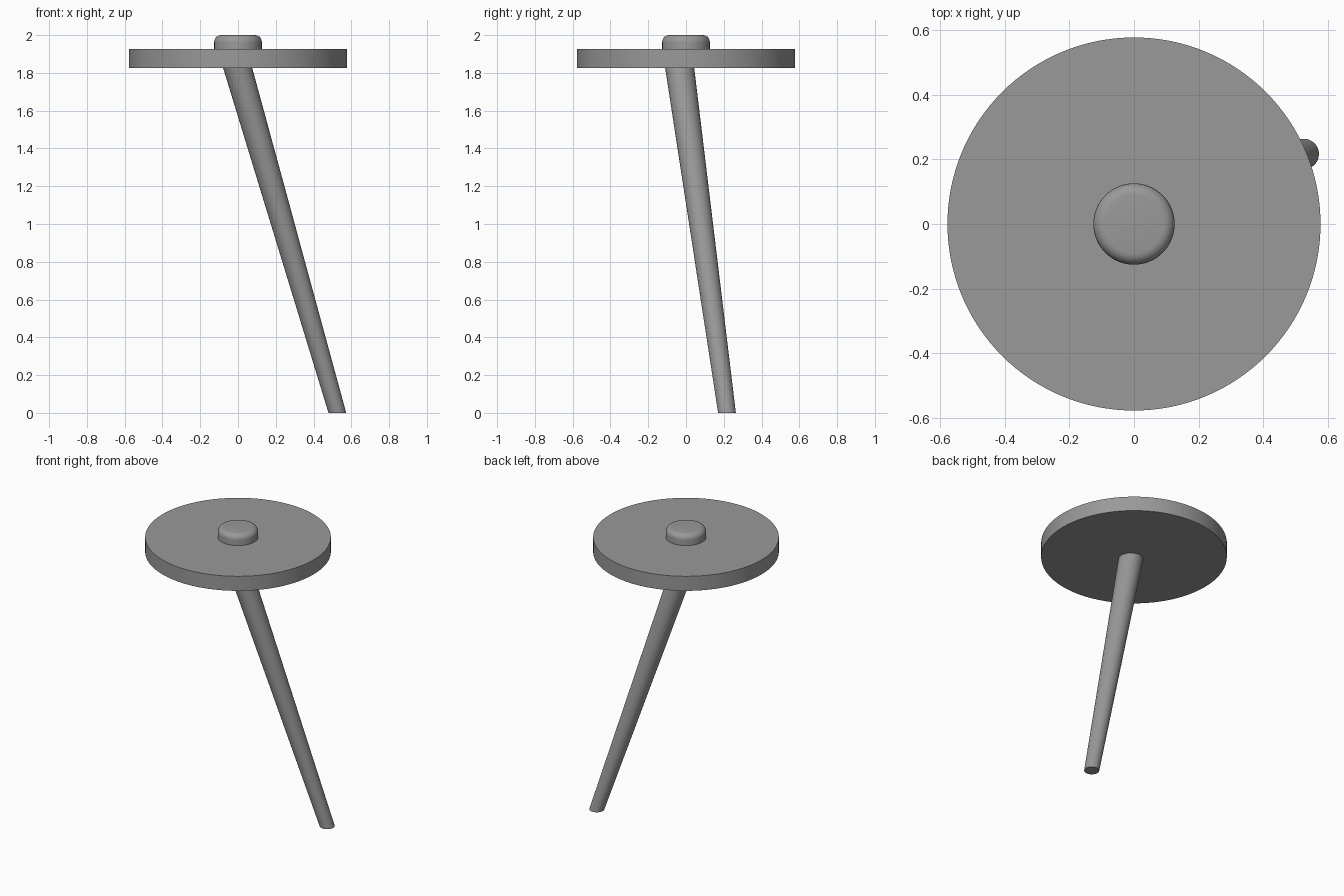
import bpy, bmesh, math

if "Cube" in bpy.data.objects:
    bpy.data.objects.remove(bpy.data.objects["Cube"])

grey = bpy.data.materials.new("plain grey")
grey.diffuse_color = (0.32, 0.32, 0.32, 1)
grey.use_nodes = True
grey.node_tree.nodes["Principled BSDF"].inputs["Base Color"].default_value = grey.diffuse_color


def ring_stack(name, rings, sides=64):
    """Closed round solid through horizontal rings given as (x, y, z, radius)."""
    bm = bmesh.new()
    loops = []
    for x, y, z, r in rings:
        angles = [2 * math.pi * i / sides for i in range(sides)]
        loops.append([bm.verts.new((x + r * math.cos(a), y + r * math.sin(a), z)) for a in angles])
    for low, high in zip(loops, loops[1:]):
        for i in range(sides):
            j = (i + 1) % sides
            bm.faces.new((low[i], low[j], high[j], high[i]))
    bm.faces.new(loops[0][::-1])
    bm.faces.new(loops[-1])
    mesh = bpy.data.meshes.new(name)
    bm.to_mesh(mesh)
    bm.free()
    mesh.materials.append(grey)
    obj = bpy.data.objects.new(name, mesh)
    bpy.context.collection.objects.link(obj)
    bpy.ops.object.select_all(action='DESELECT')
    obj.select_set(True)
    bpy.context.view_layer.objects.active = obj
    bpy.ops.object.shade_smooth_by_angle(angle=math.radians(35))
    return obj


# Slanted tapering leg, cut level at the floor and under the disc
ring_stack("leg", [(0.526, 0.217, 0, 0.047), (-0.003, -0.034, 1.83, 0.077)], 48)

# Round flat top
ring_stack("disc", [(0, 0, 1.827, 0.578), (0, 0, 1.927, 0.578)], 128)

# Button in the middle with a rounded upper rim
edge = 0.036
rim = [(0, 0, 2 - edge + edge * math.sin(t), 0.126 - edge + edge * math.cos(t))
       for t in (math.pi / 2 * k / 6 for k in range(7))]
ring_stack("button", [(0, 0, 1.927, 0.126)] + rim, 64)
